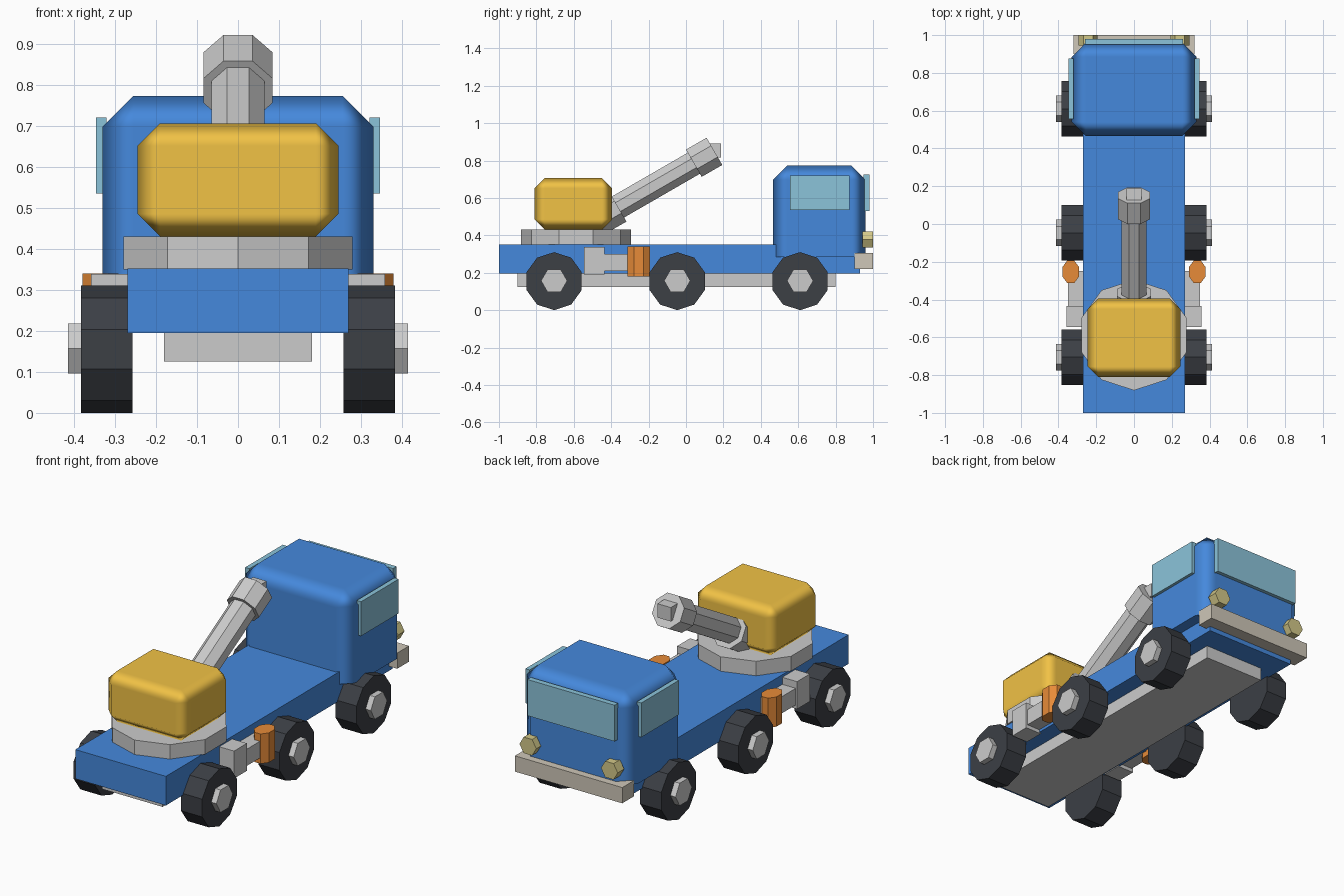
import bpy
from math import pi, radians, cos, sin
from mathutils import Vector, Matrix

if "Cube" in bpy.data.objects:
    bpy.data.objects.remove(bpy.data.objects["Cube"])


def material(name, rgb):
    m = bpy.data.materials.new(name)
    m.diffuse_color = (*rgb, 1)
    m.use_nodes = True
    m.node_tree.nodes["Principled BSDF"].inputs["Base Color"].default_value = m.diffuse_color
    return m


BLUE = material("blue_paint", (0.06, 0.25, 0.72))
YELLOW = material("yellow_paint", (0.88, 0.54, 0.06))
ORANGE = material("orange_paint", (0.80, 0.26, 0.04))
RUBBER = material("rubber", (0.045, 0.05, 0.06))
GLASS = material("glass", (0.26, 0.55, 0.70))
CREAM = material("bumper_cream", (0.62, 0.57, 0.48))
LAMP = material("lamp_yellow", (0.65, 0.58, 0.25))


def finish(name, mat):
    ob = bpy.context.object
    ob.name = name
    if mat:
        ob.data.materials.append(mat)
    return ob


def box(name, x, y, z, mat=None):
    """Box from (min, max) ranges."""
    bpy.ops.mesh.primitive_cube_add(size=1)
    ob = finish(name, mat)
    size = [b - a for a, b in (x, y, z)]
    mid = [(a + b) / 2 for a, b in (x, y, z)]
    ob.data.transform(Matrix.Translation(mid) @ Matrix.Diagonal((*size, 1)))
    return ob


def prism(name, sides, radius, start, end, mat=None, spin=0.0):
    """Flat-sided cylinder between two points."""
    a, b = Vector(start), Vector(end)
    bpy.ops.mesh.primitive_cylinder_add(vertices=sides, radius=radius, depth=(b - a).length)
    ob = finish(name, mat)
    ob.data.transform(Matrix.Rotation(spin, 4, 'Z'))
    ob.matrix_world = (Matrix.Translation((a + b) / 2)
                       @ (b - a).to_track_quat('Z', 'Y').to_matrix().to_4x4())
    return ob


def soften(ob, width, keep_bottom=False):
    """One-step bevel with smooth shading and flat main faces."""
    weights = ob.data.attributes.new("bevel_weight_edge", 'FLOAT', 'EDGE')
    low = min(v.co.z for v in ob.data.vertices) + 1e-4
    for e in ob.data.edges:
        on_bottom = all(ob.data.vertices[i].co.z < low for i in e.vertices)
        weights.data[e.index].value = 0.0 if keep_bottom and on_bottom else 1.0
    mod = ob.modifiers.new("rounded_edges", 'BEVEL')
    mod.limit_method = 'WEIGHT'
    mod.width = width
    mod.segments = 1
    mod.harden_normals = True
    bpy.context.view_layer.objects.active = ob
    bpy.ops.object.shade_smooth_by_angle(angle=radians(60))
    bpy.ops.object.modifier_apply(modifier=mod.name)


# Chassis and deck
box("chassis_rail", (-0.18, 0.18), (-0.9, 0.8), (0.125, 0.2))
box("deck", (-0.27, 0.27), (-1, 0.93), (0.195, 0.352), BLUE)

# Cab
cab = box("cab", (-0.33, 0.33), (0.465, 0.96), (0.283, 0.773), BLUE)
soften(cab, 0.075, keep_bottom=True)
box("windshield", (-0.26, 0.26), (0.95, 0.98), (0.53, 0.725), GLASS)
box("bumper", (-0.32, 0.32), (0.9, 1.0), (0.22, 0.305), CREAM)

# Turntable and turret
prism("turntable", 10, 0.293, (0, -0.588, 0.35), (0, -0.588, 0.43))
turret = box("turret", (-0.245, 0.245), (-0.81, -0.395), (0.43, 0.706), YELLOW)
soften(turret, 0.055)

# Boom, raised 30 degrees along +y
TIP = Vector((0, 0.152, 0.849))
AXIS = Vector((0, cos(radians(30)), sin(radians(30))))


def boom_part(name, half_width, back, front):
    return prism(name, 8, half_width / cos(pi / 8), TIP - AXIS * back,
                 TIP - AXIS * front, spin=pi / 8)


boom_part("boom_collar", 0.09, 0.75, 0.595)
boom_part("boom", 0.065, 0.74, 0.06)
boom_part("boom_head", 0.084, 0.127, 0)
box("boom_tip_block", (-0.04, 0.04), (0.10, 0.187), (0.815, 0.89))

# Parts repeated on both sides
for s, side in ((-1, "left"), (1, "right")):
    def span(a, b):
        return tuple(sorted((s * a, s * b)))

    box("side_window_" + side, span(0.32, 0.346), (0.555, 0.875), (0.535, 0.72), GLASS)
    prism("headlight_" + side, 6, 0.05, (s * 0.243, 0.945, 0.377),
          (s * 0.243, 1.0, 0.377), LAMP, spin=pi / 6)

    # Wheels: ten-sided tyre with a point at the top, six-sided hub
    for n, y in enumerate((-0.705, -0.047, 0.61), 1):
        prism(f"tyre_{side}_{n}", 10, 0.155, (s * 0.257, y, 0.155),
              (s * 0.383, y, 0.155), RUBBER)
        prism(f"hub_{side}_{n}", 6, 0.07, (s * 0.30, y, 0.157),
              (s * 0.414, y, 0.157), spin=pi / 6)

    # Side equipment with an orange canister
    box("side_mount_" + side, span(0.26, 0.358), (-0.545, -0.435), (0.19, 0.338))
    box("side_arm_" + side, span(0.26, 0.35), (-0.44, -0.25), (0.21, 0.30))
    can = prism("canister_" + side, 8, 1 / cos(pi / 8), (s * 0.335, -0.253, 0.18),
                (s * 0.335, -0.253, 0.34), ORANGE, spin=pi / 8)
    can.rotation_euler = (0, 0, 0)
    can.scale = (0.044, 0.06, 1)
